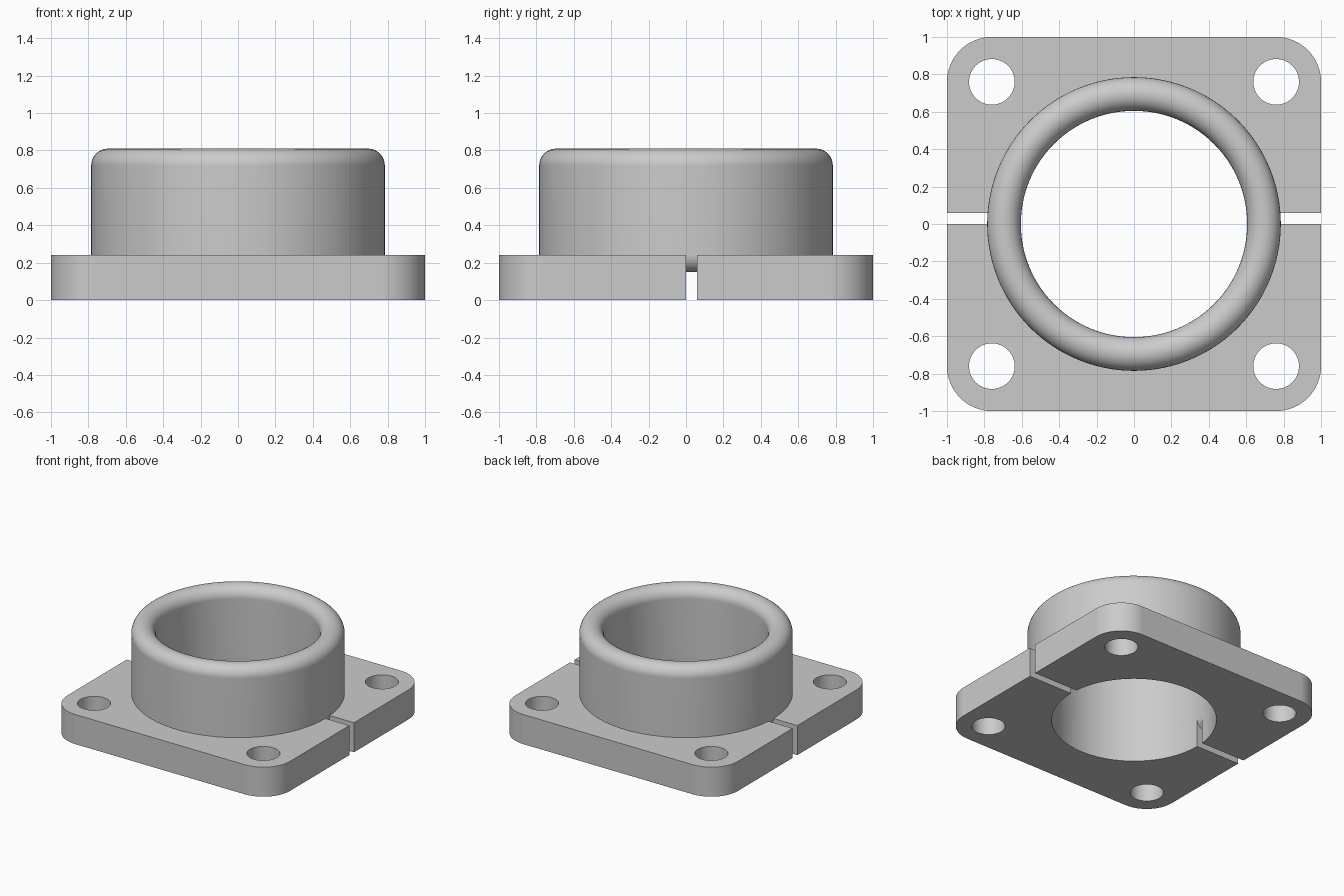
import bpy
import bmesh
from math import pi, radians, sin, cos

HEIGHT, FLANGE_H = 0.81, 0.24
BORE, WALL = 0.605, 0.18
CORNER, HOLE_R, HOLE_POS = 0.24, 0.122, 0.76
SLOT = 0.06

cube = bpy.data.objects.get("Cube")
if cube:
    bpy.data.objects.remove(cube, do_unlink=True)

steel = bpy.data.materials.new("light_grey_metal")
steel.use_nodes = True
colour = (0.6, 0.6, 0.6, 1)
steel.diffuse_color = colour
steel.node_tree.nodes["Principled BSDF"].inputs["Base Color"].default_value = colour


def activate(obj):
    bpy.ops.object.select_all(action='DESELECT')
    obj.select_set(True)
    bpy.context.view_layer.objects.active = obj


def cut(obj, cutter):
    """Subtract the cutter, then discard it."""
    cutter.hide_render = True
    activate(obj)
    mod = obj.modifiers.new("cut", 'BOOLEAN')
    mod.operation = 'DIFFERENCE'
    mod.solver = 'EXACT'
    mod.object = cutter
    bpy.ops.object.modifier_apply(modifier=mod.name)
    bpy.data.objects.remove(cutter, do_unlink=True)


def box(name, size, centre):
    bpy.ops.mesh.primitive_cube_add(size=1, location=centre)
    obj = bpy.context.object
    obj.name = name
    obj.scale = size
    bpy.ops.object.transform_apply(location=True, scale=True)
    return obj


def drill(x, y, radius, sides):
    bpy.ops.mesh.primitive_cylinder_add(vertices=sides, radius=radius, depth=1, location=(x, y, 0))
    return bpy.context.object


def finish(obj):
    obj.data.materials.clear()
    obj.data.materials.append(steel)
    activate(obj)
    bpy.ops.object.shade_smooth_by_angle(angle=radians(35))
    normals = obj.modifiers.new("flat_normals", 'WEIGHTED_NORMAL')
    normals.keep_sharp = True


# Split flange: square plate with rounded corners
flange = box("split_flange", (2, 2, FLANGE_H), (0, 0, FLANGE_H / 2))
bm = bmesh.new()
bm.from_mesh(flange.data)
uprights = [e for e in bm.edges if abs(e.verts[0].co.z - e.verts[1].co.z) > 0.1]
bmesh.ops.bevel(bm, geom=uprights, offset=CORNER, segments=16, profile=0.5, affect='EDGES')
bm.to_mesh(flange.data)
bm.free()

# Bore, four bolt holes and the slot between the halves
cut(flange, drill(0, 0, BORE + 0.001, 128))
for sx in (-1, 1):
    for sy in (-1, 1):
        cut(flange, drill(sx * HOLE_POS, sy * HOLE_POS, HOLE_R, 48))
cut(flange, box("slot_cutter", (3, SLOT, 1), (0, SLOT / 2, 0)))
finish(flange)

# Collar: a ring with fully rounded ends, sunk into the flange
r = WALL / 2
low, high = FLANGE_H, HEIGHT - r
steps = 16
profile = [(BORE + r + r * cos(pi * i / steps), high + r * sin(pi * i / steps))
           for i in range(steps + 1)]
profile += [(BORE + r - r * cos(pi * i / steps), low - r * sin(pi * i / steps))
            for i in range(steps + 1)]
bm = bmesh.new()
verts = [bm.verts.new((x, 0, z)) for x, z in profile]
edges = [bm.edges.new((a, b)) for a, b in zip(verts, verts[1:] + verts[:1])]
bmesh.ops.spin(bm, geom=verts + edges, cent=(0, 0, 0), axis=(0, 0, 1),
               angle=2 * pi, steps=128, use_merge=True)
bmesh.ops.remove_doubles(bm, verts=bm.verts, dist=0.0001)
bmesh.ops.recalc_face_normals(bm, faces=bm.faces)
mesh = bpy.data.meshes.new("collar")
bm.to_mesh(mesh)
bm.free()
collar = bpy.data.objects.new("collar", mesh)
bpy.context.collection.objects.link(collar)
finish(collar)
